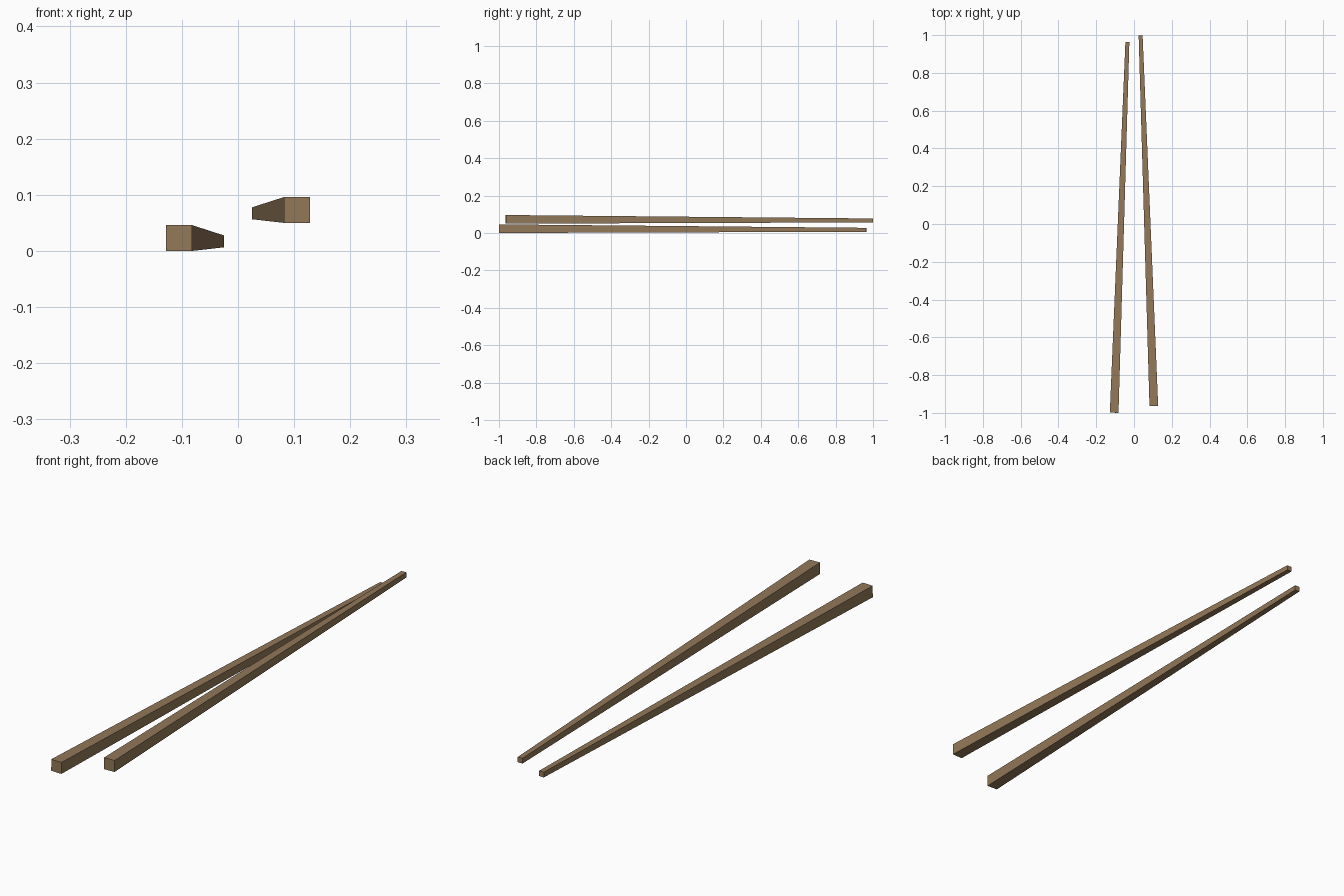
import bpy
import bmesh
from mathutils import Vector

if "Cube" in bpy.data.objects:
    bpy.data.objects.remove(bpy.data.objects["Cube"])

wood = bpy.data.materials.new("wood")
wood.diffuse_color = (0.29, 0.19, 0.10, 1.0)
wood.use_nodes = True
wood.node_tree.nodes["Principled BSDF"].inputs["Base Color"].default_value = wood.diffuse_color


def chopstick(name, butt, tip, butt_w=0.046, tip_w=0.021):
    """Square stick tapering from butt to tip, ends square to its axis."""
    butt, tip = Vector(butt), Vector(tip)
    axis = (tip - butt).normalized()
    side = axis.cross(Vector((0, 0, 1))).normalized()
    up = side.cross(axis)
    bm = bmesh.new()
    bmesh.ops.create_cube(bm, size=1)
    for v in bm.verts:
        end, w = (tip, tip_w) if v.co.y > 0 else (butt, butt_w)
        v.co = end + side * (v.co.x * w) + up * (v.co.z * w)
    bmesh.ops.recalc_face_normals(bm, faces=bm.faces)
    mesh = bpy.data.meshes.new(name)
    bm.to_mesh(mesh)
    bm.free()
    mesh.materials.append(wood)
    obj = bpy.data.objects.new(name, mesh)
    bpy.context.collection.objects.link(obj)
    return obj


# Lower stick on the left, raised stick on the right set slightly further back
chopstick("left_chopstick", (-0.105, -0.999, 0.023), (-0.035, 0.964, 0.017))
chopstick("right_chopstick", (0.105, -0.964, 0.073), (0.035, 0.999, 0.067))
